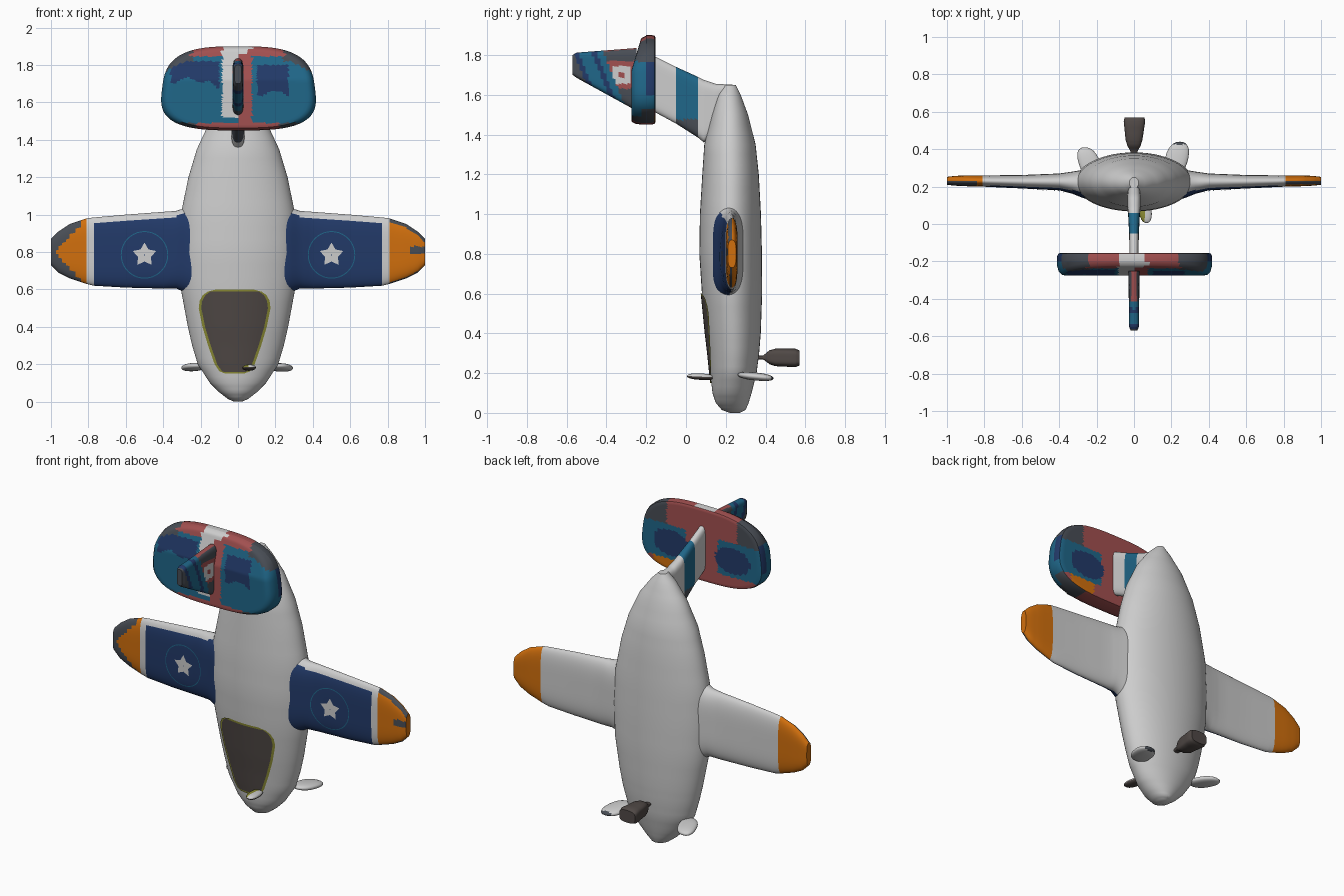
import bpy, bmesh, math

if "Cube" in bpy.data.objects:
    bpy.data.objects.remove(bpy.data.objects["Cube"])

# Flat colours
COLOURS = [("light_grey", (.61, .61, .61)), ("navy", (.016, .042, .14)), ("teal", (.014, .135, .25)),
           ("orange", (.64, .16, .004)), ("rose", (.36, .08, .08)), ("dark_brown", (.08, .066, .061)),
           ("slate", (.065, .074, .09)), ("olive", (.26, .26, .035))]
WHITE, NAVY, TEAL, ORANGE, ROSE, BROWN, SLATE, OLIVE = range(8)
MATS = []
for n, c in COLOURS:
    m = bpy.data.materials.new(n)
    m.diffuse_color = (*c, 1)
    m.use_nodes = True
    m.node_tree.nodes["Principled BSDF"].inputs["Base Color"].default_value = m.diffuse_color
    MATS.append(m)


def finish(name, bm, rule, solid=True):
    if solid:
        bmesh.ops.recalc_face_normals(bm, faces=bm.faces)
        if bm.calc_volume(signed=True) < 0:
            bmesh.ops.reverse_faces(bm, faces=bm.faces)
    bm.normal_update()
    for f in bm.faces:
        f.material_index = rule(f.calc_center_median(), f.normal)
    me = bpy.data.meshes.new(name)
    bm.to_mesh(me)
    bm.free()
    for m in MATS:
        me.materials.append(m)
    ob = bpy.data.objects.new(name, me)
    bpy.context.collection.objects.link(ob)


def interp(rows, p):
    for r, q in zip(rows, rows[1:]):
        if p <= q[0]:
            t = max(0, (p - r[0]) / (q[0] - r[0]))
            return [a + (b - a) * t for a, b in zip(r[1:], q[1:])]
    return rows[-1][1:]


def low_side(rows, power, pos, a):
    """Front surface of a lofted shape: the low b value at (pos, a)."""
    a0, a1, b0, b1 = interp(rows, pos)
    u = min(1, abs((a - (a0 + a1) / 2) / ((a1 - a0) / 2)))
    return (b0 + b1) / 2 - (b1 - b0) / 2 * math.sqrt(1 - u ** power)


def skin(bm, rings):
    vs = [[bm.verts.new(p) for p in r] for r in rings]
    n = len(vs[0])
    for r, q in zip(vs, vs[1:]):
        for i in range(n):
            bm.faces.new((r[i], r[(i + 1) % n], q[(i + 1) % n], q[i]))
    bm.faces.new(vs[0])
    bm.faces.new(vs[-1])


def loft(name, rows, place, rule, power=2, n=48, cuts=3):
    """Rounded sections (a0, a1, b0, b1) skinned along a position axis."""
    stations = [r[0] + (q[0] - r[0]) * k / cuts for r, q in zip(rows, rows[1:]) for k in range(cuts)]
    rings = []
    for p in stations + [rows[-1][0]]:
        a0, a1, b0, b1 = interp(rows, p)
        ring = []
        for i in range(n):
            t = 2 * math.pi * i / n
            u = math.cos(t)
            v = math.copysign(math.sqrt(max(0, 1 - abs(u) ** power)), math.sin(t))
            ring.append(place(p, (a0 + a1) / 2 + u * (a1 - a0) / 2, (b0 + b1) / 2 + v * (b1 - b0) / 2))
        rings.append(ring)
    bm = bmesh.new()
    skin(bm, rings)
    finish(name, bm, rule)


# Fuselage: z, half width, front y, back y
BODY = [(z, -w, w, f, b) for z, w, f, b in [
    (0, .02, .22, .27), (.015, .055, .18, .3), (.05, .1, .15, .315), (.1, .15, .133, .33), (.2, .215, .122, .355),
    (.3, .245, .112, .368), (.4, .268, .1, .376), (.6, .305, .08, .383), (.8, .315, .067, .382),
    (1.0, .306, .07, .377), (1.2, .265, .082, .366), (1.35, .22, .092, .35), (1.5, .15, .13, .312),
    (1.6, .075, .16, .275), (1.65, .025, .19, .25)]]
loft("fuselage", BODY, lambda p, a, b: (a, b, p), lambda c, n: WHITE, n=64)

# Canopy plate with a thin rim
OUT = [(.15, .05), (.163, .082), (.2, .107), (.3, .142), (.4, .172), (.5, .192), (.54, .187), (.57, .17),
       (.588, .145), (.6, .1)]
bm = bmesh.new()
zs = [r[0] + (q[0] - r[0]) * k / 4 for r, q in zip(OUT, OUT[1:]) for k in range(4)] + [.6]
grid = []
for z in zs:
    w = interp(OUT, z)[0]
    xs = [-w] + [(w - .014) * k / 8 for k in range(-8, 9)] + [w]
    grid.append([bm.verts.new((x - .018, low_side(BODY, 2, z, x - .018) - .006, z)) for x in xs])
for r, q in zip(grid, grid[1:]):
    for i in range(len(r) - 1):
        bm.faces.new((r[i], r[i + 1], q[i + 1], q[i]))
finish("canopy", bm, lambda c, n: OLIVE if c.z < .16 or c.z > .589
       or abs(c.x + .018) > interp(OUT, c.z)[0] - .012 else BROWN, False)

# Wings: x, low z, high z, front y, back y
WING = [(.2, .55, 1.05, .125, .3), (.27, .58, 1.04, .138, .29), (.33, .605, 1.02, .162, .28),
        (.4, .605, 1.015, .18, .27), (.6, .61, 1.0, .19, .262), (.77, .62, .985, .198, .26),
        (.81, .63, .98, .2, .26), (.9, .66, .95, .202, .26), (.96, .69, .91, .205, .257), (1.0, .73, .87, .21, .252)]


def wing_rule(c, n):
    x = abs(c.x)
    z0, z1, y0, y1 = interp(WING, x)
    front = c.y < (y0 + y1) / 2
    if x > .81:
        if not front or abs(n.x) > .8:
            return ORANGE
        if c.x < 0:  # left tip: orange wedge with dark outside
            return SLATE if abs(c.z - .8) > .18 * (1 - (x - .81) / .17) and x > .84 else ORANGE
        return SLATE if n.z < -.6 or (c.z > z1 - .02) or (x > .93 and .79 < c.z < .83) else ORANGE
    return NAVY if x < .77 and front and c.z < z1 - .03 else WHITE


def wing_plate(name, s, outer, inner, colour):
    """Marking lying just in front of the wing, between two outlines."""
    bm = bmesh.new()
    loops = [[bm.verts.new((s * x, low_side(WING, 4, x, z) - .004, z))
              for x, z in o] for o in (outer, inner)]
    n = len(outer)
    for i in range(n):
        j = (i + 1) % n
        bm.faces.new((loops[0][i], loops[0][j], loops[1][j], loops[1][i]))
    bm.normal_update()
    for f in bm.faces:
        if f.normal.y > 0:
            f.normal_flip()
    finish(name, bm, lambda c, n: colour, False)


def polar(n, radius):
    return [(.5 + radius(i) * math.sin(2 * math.pi * i / n), .785 + radius(i) * math.cos(2 * math.pi * i / n))
            for i in range(n)]


for s, side in ((1, "right"), (-1, "left")):
    loft(side + "_wing", WING, lambda p, a, b: (s * p, b, a), wing_rule, power=4, n=64)
    wing_plate(side + "_wing_star", s, polar(10, lambda i: .036 if i % 2 else .066),
               polar(10, lambda i: .003), WHITE)
    wing_plate(side + "_wing_ring", s, polar(40, lambda i: .127), polar(40, lambda i: .122), TEAL)

# Tail boom fin joining the fuselage to the tailplane
FIN = [(-.17, 1.52, 1.8, -.024, .024), (-.05, 1.455, 1.74, -.026, .026), (.06, 1.385, 1.69, -.032, .032),
       (.09, 1.36, 1.675, -.035, .035), (.15, 1.4, 1.655, -.035, .035), (.24, 1.5, 1.65, -.025, .025)]
loft("rear_fin", FIN, lambda p, a, b: (b, p, a), lambda c, n: WHITE if not -.05 < c.y < .06
     else SLATE if c.z < 1.475 or n.z < -.6 else TEAL, power=8, n=72, cuts=6)


# Front fin with slanted stripes and a square mark
def fin_rule(c, n):
    d = c.y + .4 * (c.z - 1.75)
    if d < -.54 or n.y < -.7:
        return SLATE
    if d < -.39:
        return NAVY if d < -.515 or -.45 < d < -.425 else TEAL
    q = max(abs(c.y + .33), abs(c.z - 1.7))
    if q < .045:
        return ROSE if q < .014 else WHITE
    if n.z > .8:
        return ROSE
    return SLATE if c.z > 1.77 or c.z < 1.63 else ROSE


loft("front_fin", [(-.57, 1.7, 1.8, -.018, .018), (-.55, 1.685, 1.812, -.026, .026), (-.25, 1.52, 1.835, -.03, .03)],
     lambda p, a, b: (b, p, a), fin_rule, power=8, n=96, cuts=20)


# Tailplane: concentric rounded outlines, front face to back face
def tail_rule(c, n):
    x, z, ax = c.x, c.z, abs(c.x)
    if c.y > -.163:  # back face
        if ((ax - .21) / .12) ** 2 + ((z - 1.63) / .08) ** 2 < 1:
            return NAVY
        if ax < .11 or (z > 1.74 and ax < .24):
            return ROSE
        if z < 1.53:
            return ORANGE if .16 < x < .33 else ROSE
        return SLATE if z > 1.74 else TEAL
    if c.y > -.235 and (n.x ** 2 + n.z ** 2) > .5:  # rim
        if z > 1.76:
            return WHITE if ax < .07 else ROSE if ax < .24 else SLATE
        if z < 1.53:
            return ROSE if ax < .22 else SLATE
        return NAVY if c.y > -.19 and z > 1.6 else TEAL
    if -.085 < x < .0 + max(0, z - 1.82) * .6 and z > 1.52:
        return WHITE
    if z < 1.49 or (z > 1.845 and ax < .26) or 0 < x < .075:
        return SLATE if ax > .22 and z < 1.49 else ROSE
    if ax > .24 and z > 1.82 - max(0, ax - .28) * .5:
        return SLATE
    wob = .015 * math.sin(x * 40)
    if x > 0:
        return NAVY if .1 < x < .27 and 1.65 + wob < z < 1.8 else TEAL
    return NAVY if -.36 < x < -.1 and 1.72 + wob - max(0, x + .16) * 1.2 < z < 1.82 else TEAL


prof = [(.01 + .89 * k / 22, -.275) for k in range(23)]
prof += [(.94, -.272), (.98, -.255), (1, -.225), (1, -.2), (1, -.172), (.985, -.158)]
prof += [(.95 - .94 * k / 22, -.154) for k in range(23)]
rings = []
for sc, y in prof:
    ring = []
    for i in range(128):
        t = 2 * math.pi * i / 128
        u, v = (math.copysign(abs(g) ** .65, g) for g in (math.cos(t), math.sin(t)))
        z = 1.675 + .225 * v * sc
        lean = max(0, z - 1.72) * .3 if y < -.21 else 0
        ring.append((u * .413 * sc * (1 - .3 * (z - 1.64)) + .003, min(y + lean, -.185) if lean else y, z))
    rings.append(ring)
bm = bmesh.new()
skin(bm, rings)
finish("tailplane", bm, tail_rule)


# Small nose paddles
def paddle(name, centre, size, tilt, rule):
    bm = bmesh.new()
    bmesh.ops.create_uvsphere(bm, u_segments=24, v_segments=14, radius=1)
    for v in bm.verts:
        x, y, z = (math.copysign(abs(g) ** .85, g) * k for g, k in zip(v.co, size))
        v.co = (centre[0] + x + tilt[0] * y, centre[1] + y, centre[2] + z + tilt[1] * y)
    finish(name, bm, rule)


paddle("right_paddle", (.228, .35, .183), (.062, .09, .02), (.2, -.1), lambda c, n: SLATE if c.y > .425 else WHITE)
paddle("left_paddle", (-.238, .325, .185), (.058, .085, .02), (-.3, -.1), lambda c, n: WHITE)
paddle("front_paddle", (.06, .075, .182), (.034, .07, .016), (-.1, -.05),
       lambda c, n: BROWN if n.z < 0 else OLIVE if c.x < .06 else WHITE)

# Dark rear paddle on a short stem
loft("rear_paddle", [(.34, .27, .285, -.012, .012), (.39, .268, .29, -.02, .02), (.42, .245, .315, -.036, .036),
                     (.45, .235, .323, -.045, .045), (.55, .23, .323, -.055, .06), (.57, .238, .314, -.05, .055)],
     lambda p, a, b: (b, p, a), lambda c, n: BROWN, power=5, n=32)

# Smooth shading with crisp edges
for ob in bpy.context.collection.objects:
    ob.select_set(True)
    bpy.context.view_layer.objects.active = ob
bpy.ops.object.shade_smooth_by_angle(angle=math.radians(40))
